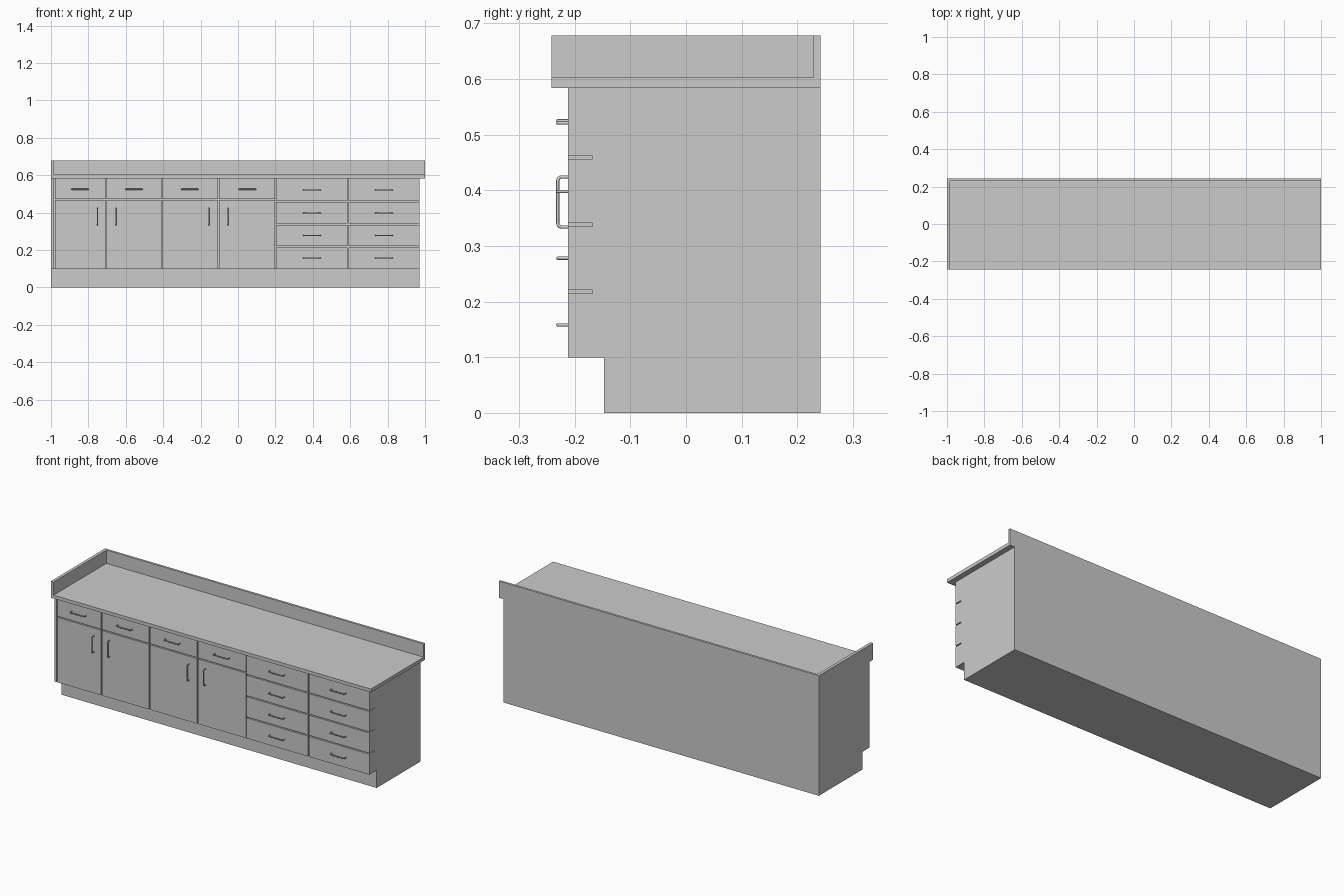
import bpy, bmesh, math
from mathutils import Vector

if "Cube" in bpy.data.objects:
    bpy.data.objects.remove(bpy.data.objects["Cube"])

FRONT, CARCASS, TOE, BACK = -0.212, -0.168, -0.147, 0.242   # depth planes
TOP, BASE = 0.584, 0.1                                      # cabinet heights
GAP = 0.006


def mesh_object(name, bm):
    bmesh.ops.recalc_face_normals(bm, faces=bm.faces)
    me = bpy.data.meshes.new(name)
    bm.to_mesh(me)
    bm.free()
    ob = bpy.data.objects.new(name, me)
    bpy.context.collection.objects.link(ob)
    return ob


def box(name, x0, x1, y0, y1, z0, z1):
    bm = bmesh.new()
    bmesh.ops.create_cube(bm, size=1)
    for v in bm.verts:
        v.co = ((x0 + x1) / 2 + v.co.x * (x1 - x0),
                (y0 + y1) / 2 + v.co.y * (y1 - y0),
                (z0 + z1) / 2 + v.co.z * (z1 - z0))
    return mesh_object(name, bm)


def extrude_profile(name, points, shift):
    bm = bmesh.new()
    face = bm.faces.new([bm.verts.new(p) for p in points])
    out = bmesh.ops.extrude_face_region(bm, geom=[face])
    verts = [g for g in out["geom"] if isinstance(g, bmesh.types.BMVert)]
    bmesh.ops.translate(bm, verts=verts, vec=shift)
    return mesh_object(name, bm)


# Bar pull with rounded corners, shared by all handles
def pull_curve(length=0.096, reach=0.0185, r=0.007, thick=0.003):
    h = length / 2 - thick
    half = [(h, 0.003)]
    for i in range(5):
        a = i * math.pi / 8
        half.append((h - r + r * math.cos(a), -(reach - r) - r * math.sin(a)))
    path = half + [(-x, y) for x, y in reversed(half)]
    cu = bpy.data.curves.new("pull", "CURVE")
    cu.dimensions = "3D"
    cu.bevel_depth = thick
    cu.bevel_resolution = 2
    cu.use_fill_caps = True
    sp = cu.splines.new("POLY")
    sp.points.add(len(path) - 1)
    for p, (x, y) in zip(sp.points, path):
        p.co = (x, y, 0, 1)
    return cu


PULL = pull_curve()


def handle(name, x, z, vertical=False):
    ob = bpy.data.objects.new(name, PULL)
    ob.location = (x, FRONT, z)
    if vertical:
        ob.rotation_euler.y = math.pi / 2
    bpy.context.collection.objects.link(ob)


def front_panel(name, x0, x1, z0, z1):
    box(name, x0, x1, FRONT, CARCASS, z0, z1)


# Carcass with toe kick
section = [(TOE, 0), (BACK, 0), (BACK, TOP), (CARCASS, TOP), (CARCASS, BASE), (TOE, BASE)]
extrude_profile("carcass", [(-1, y, z) for y, z in section], Vector((1.97, 0, 0)))
front_panel("left_filler", -1, -0.985, BASE, TOP)

# Countertop with back and left splash
box("countertop", -1, 1, -BACK, BACK, TOP, 0.603)
plan = [(-1, -BACK), (-0.983, -BACK), (-0.983, 0.229), (1, 0.229), (1, BACK), (-1, BACK)]
extrude_profile("splash", [(x, y, 0.603) for x, y in plan], Vector((0, 0, 0.075)))

# Four doors, each with a drawer above
seams = [-0.982, -0.706, -0.406, -0.105, 0.2]
for i, (a, b) in enumerate(zip(seams, seams[1:])):
    x0, x1 = a + GAP / 2, b - GAP / 2
    front_panel(f"door_{i}", x0, x1, BASE, 0.47 - GAP / 2)
    front_panel(f"upper_drawer_{i}", x0, x1, 0.47 + GAP / 2, TOP)
    handle(f"upper_drawer_handle_{i}", (-0.845, -0.556, -0.258, 0.05)[i], 0.525)
    handle(f"door_handle_{i}", (-0.751, -0.653, -0.156, -0.054)[i], 0.379, True)

# Two stacks of four drawers
levels = [BASE - GAP / 2, 0.218, 0.338, 0.459, TOP + GAP / 2]
for c, (x0, x1, hx) in enumerate([(0.203, 0.585, 0.395), (0.591, 0.97, 0.78)]):
    for r, (z0, z1) in enumerate(zip(levels, levels[1:])):
        front_panel(f"drawer_{c}_{r}", x0, x1, z0 + GAP / 2, z1 - GAP / 2)
        handle(f"drawer_handle_{c}_{r}", hx, (0.158, 0.278, 0.398, 0.521)[r])
